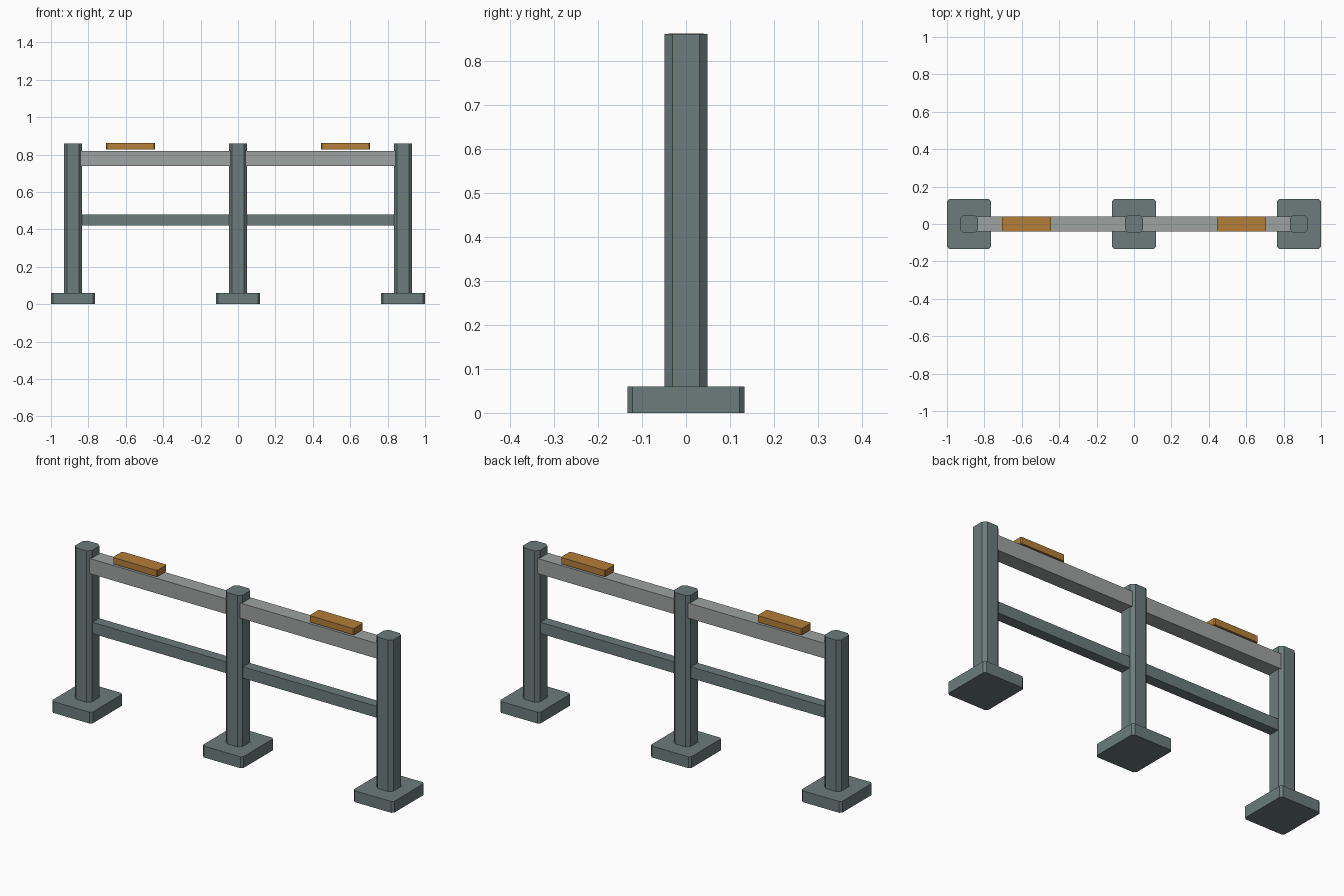
import bpy, bmesh

if "Cube" in bpy.data.objects:
    bpy.data.objects.remove(bpy.data.objects["Cube"])


def material(name, rgb):
    m = bpy.data.materials.new(name)
    m.diffuse_color = (*rgb, 1)
    m.use_nodes = True
    m.node_tree.nodes["Principled BSDF"].inputs["Base Color"].default_value = m.diffuse_color
    return m


steel = material("slate_steel", (0.15, 0.20, 0.20))
rail_grey = material("light_rail", (0.34, 0.36, 0.35))
amber = material("amber", (0.45, 0.21, 0.04))


def box(name, x, z, size, mat, chamfer=0.0):
    """Box centred on x and y=0, standing on z; chamfer cuts vertical edges."""
    bm = bmesh.new()
    bmesh.ops.create_cube(bm, size=1)
    for v in bm.verts:
        v.co.x = v.co.x * size[0]
        v.co.y = v.co.y * size[1]
        v.co.z = (v.co.z + 0.5) * size[2]
    if chamfer:
        edges = [e for e in bm.edges
                 if abs(e.verts[0].co.z - e.verts[1].co.z) > 1e-4]
        bmesh.ops.bevel(bm, geom=edges, offset=chamfer, segments=1,
                        affect='EDGES')
    me = bpy.data.meshes.new(name)
    bm.to_mesh(me)
    bm.free()
    me.materials.append(mat)
    ob = bpy.data.objects.new(name, me)
    ob.location = (x, 0, z)
    bpy.context.collection.objects.link(ob)
    return ob


# Posts on foot plates
for side, x in (("left", -0.882), ("middle", 0), ("right", 0.882)):
    box(side + "_foot_plate", x, 0, (0.236, 0.266, 0.06), steel, 0.011)
    box(side + "_post", x, 0.06, (0.098, 0.098, 0.80), steel, 0.018)

# Rails and reflector blocks in each bay
for side, s in (("left", -1), ("right", 1)):
    box(side + "_top_rail", s * 0.441, 0.74, (0.80, 0.08, 0.08), rail_grey)
    box(side + "_lower_rail", s * 0.441, 0.42, (0.80, 0.055, 0.06), steel)
    box(side + "_reflector", s * 0.575, 0.828, (0.26, 0.08, 0.034), amber, 0.005)
